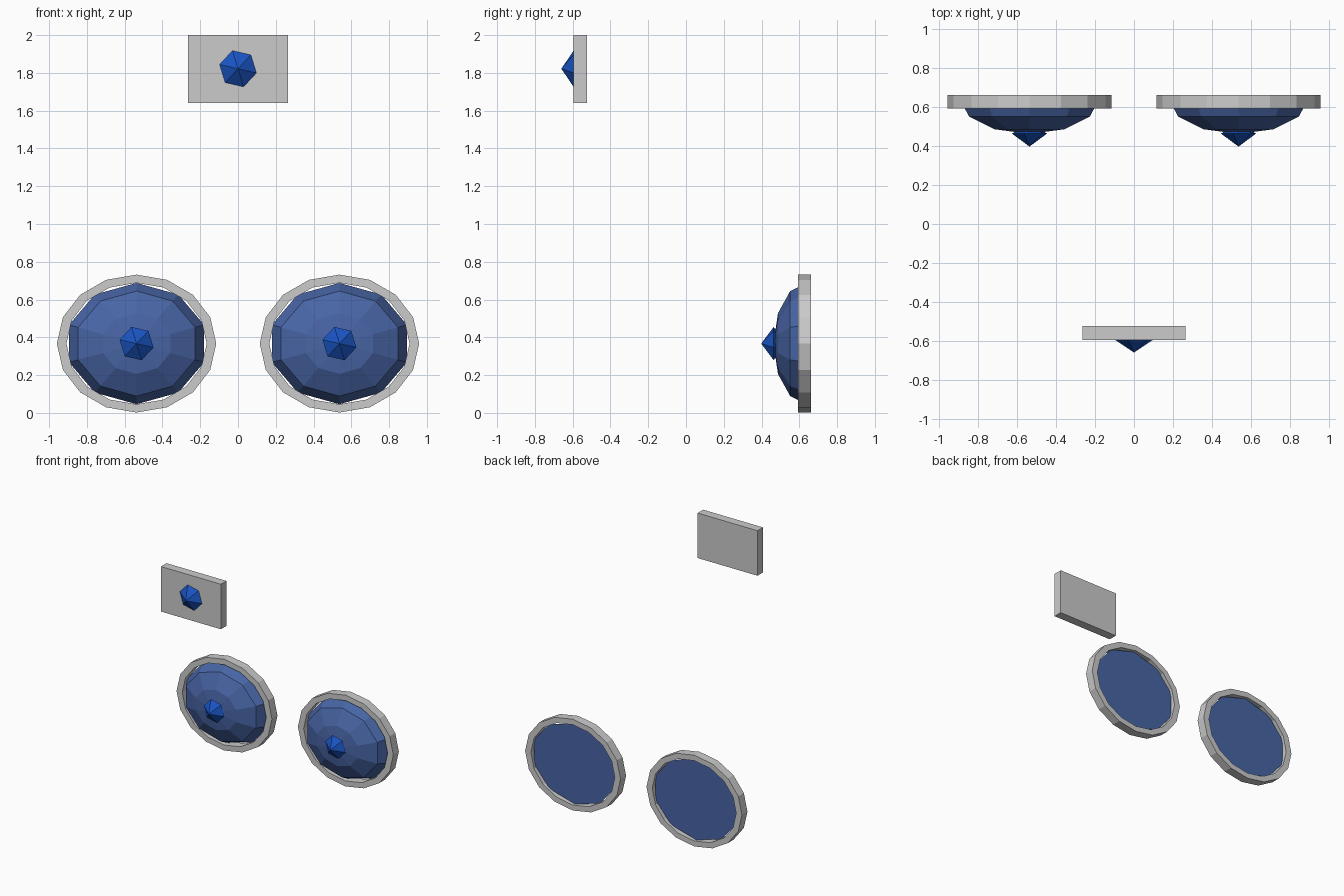
import bpy, bmesh
from math import sin, cos, pi, radians

if "Cube" in bpy.data.objects:
    bpy.data.objects.remove(bpy.data.objects["Cube"])


def material(name, rgb):
    m = bpy.data.materials.new(name)
    m.diffuse_color = (*rgb, 1)
    m.use_nodes = True
    m.node_tree.nodes["Principled BSDF"].inputs["Base Color"].default_value = m.diffuse_color
    return m


def finish(name, bm, mat=None):
    bmesh.ops.recalc_face_normals(bm, faces=bm.faces)
    me = bpy.data.meshes.new(name)
    bm.to_mesh(me)
    bm.free()
    ob = bpy.data.objects.new(name, me)
    bpy.context.collection.objects.link(ob)
    if mat:
        me.materials.append(mat)
    return ob


def lathe(name, profile, sides, centre, rx, rz, phase=0.0, closed=False, mat=None):
    """Sweep (radius, depth) points around the y axis on an ellipse rx by rz."""
    bm = bmesh.new()
    cx, cy, cz = centre
    rings = []
    for r, y in profile:
        count = sides if r > 1e-6 else 1
        rings.append([bm.verts.new((cx + r * rx * cos(phase + 2 * pi * i / sides),
                                    cy + y,
                                    cz + r * rz * sin(phase + 2 * pi * i / sides)))
                      for i in range(count)])
    pairs = list(zip(rings, rings[1:]))
    if closed:
        pairs.append((rings[-1], rings[0]))
    for a, b in pairs:
        for i in range(sides):
            j = (i + 1) % sides
            quad = [a[i % len(a)], a[j % len(a)], b[j % len(b)], b[i % len(b)]]
            bm.faces.new(list(dict.fromkeys(quad)))
    return finish(name, bm, mat)


dome_blue = material("dome_blue", (0.065, 0.13, 0.38))
gem_blue = material("gem_blue", (0.01, 0.09, 0.55))


def gem(name, centre, radius, half_depth):
    # six-sided double cone, back half sunk into its support
    return lathe(name, [(0, -half_depth), (1, 0), (0, half_depth)], 6, centre,
                 radius, radius, radians(47), mat=gem_blue)


# Upper plate with its gem
bm = bmesh.new()
bmesh.ops.create_cube(bm, size=1)
for v in bm.verts:
    v.co = (v.co.x * 0.53, v.co.y * 0.07 - 0.56, v.co.z * 0.36 + 1.82)
finish("plate", bm)
gem("plate_gem", (0, -0.595, 1.822), 0.1, 0.065)

# Lower pair: open rim, half dome with flat back, centre gem
Z = 0.367
dome_profile = [(sin(radians(t)), -cos(radians(t))) for t in (0, 30, 60, 90)] + [(0, 0)]
for side, x in (("left", -0.537), ("right", 0.537)):
    lathe("rim_" + side, [(1, 0.593), (1, 0.663), (0.88, 0.663), (0.88, 0.593)],
          16, (x, 0, Z), 0.422, 0.365, closed=True)
    lathe("dome_" + side, [(r, y * 0.177) for r, y in dome_profile],
          10, (x, 0.64, Z), 0.376, 0.321, phase=pi / 2, mat=dome_blue)
    gem("dome_gem_" + side, (x, 0.464, Z), 0.092, 0.066)
